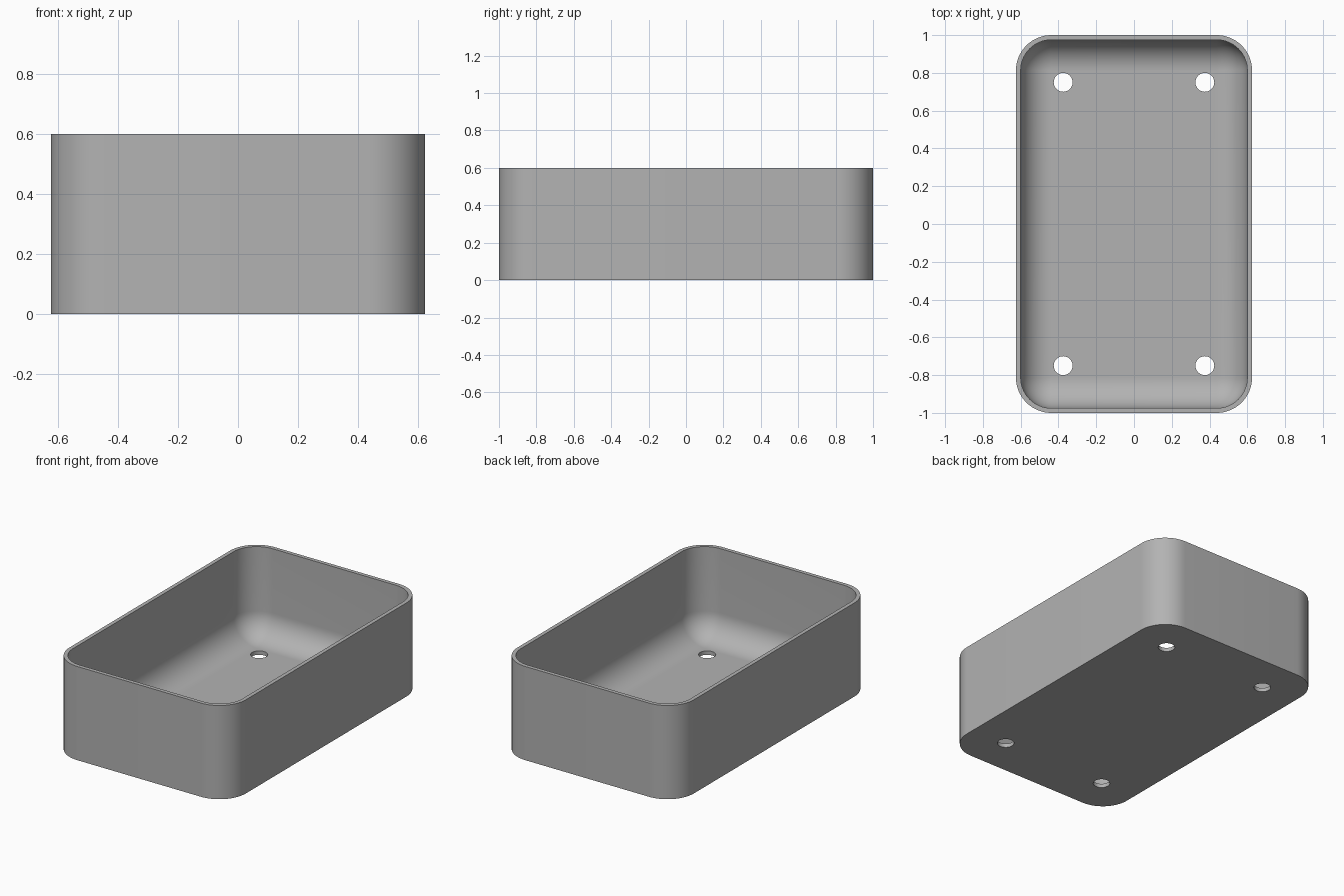
import bpy, bmesh, math

cube = bpy.data.objects.get("Cube")
if cube:
    bpy.data.objects.remove(cube, do_unlink=True)

HX, HY, H = 0.625, 1.0, 0.6      # half width, half depth, height
R, WALL, FLOOR = 0.1875, 0.025, 0.025
FILLET = R - WALL                # inner floor fillet
SEG = 16

grey = bpy.data.materials.new("plain_grey")
grey.use_nodes = True
grey.diffuse_color = (0.45, 0.45, 0.45, 1)
grey.node_tree.nodes["Principled BSDF"].inputs["Base Color"].default_value = grey.diffuse_color


def ring(bm, inset, z):
    """Rounded rectangle of vertices, inset from the outer outline."""
    r = max(R - inset, 0.0005)
    verts = []
    for k, (sx, sy) in enumerate([(1, 1), (-1, 1), (-1, -1), (1, -1)]):
        for i in range(SEG + 1):
            a = math.pi / 2 * (k + i / SEG)
            verts.append(bm.verts.new((sx * (HX - R) + r * math.cos(a),
                                       sy * (HY - R) + r * math.sin(a), z)))
    return verts


# Tray shell: outer wall, rim, inner wall and filleted floor
bm = bmesh.new()
profile = [(0, 0), (0, H), (WALL, H)]
for i in range(SEG + 1):
    a = math.pi / 2 * i / SEG
    profile.append((WALL + FILLET * (1 - math.cos(a)),
                    FLOOR + FILLET * (1 - math.sin(a))))
rings = [ring(bm, *p) for p in profile]
for lo, hi in zip(rings, rings[1:]):
    for i in range(len(lo)):
        j = (i + 1) % len(lo)
        bm.faces.new((lo[i], lo[j], hi[j], hi[i]))
bm.faces.new(rings[0][::-1])
bm.faces.new(rings[-1])
bmesh.ops.recalc_face_normals(bm, faces=bm.faces)
mesh = bpy.data.meshes.new("tray")
bm.to_mesh(mesh)
bm.free()
mesh.materials.append(grey)
tray = bpy.data.objects.new("tray", mesh)
bpy.context.collection.objects.link(tray)

# Drain holes, one near each corner
bm = bmesh.new()
for x in (-0.375, 0.375):
    for y in (-0.75, 0.75):
        made = bmesh.ops.create_cone(bm, cap_ends=True, segments=32,
                                     radius1=0.05, radius2=0.05, depth=0.2)
        bmesh.ops.translate(bm, verts=made["verts"], vec=(x, y, 0))
cut_mesh = bpy.data.meshes.new("drain_cutter")
bm.to_mesh(cut_mesh)
bm.free()
cut_mesh.materials.append(grey)
cutter = bpy.data.objects.new("drain_cutter", cut_mesh)
bpy.context.collection.objects.link(cutter)

mod = tray.modifiers.new("drain_holes", "BOOLEAN")
mod.object = cutter
mod.solver = "EXACT"
bpy.context.view_layer.objects.active = tray
tray.select_set(True)
bpy.ops.object.modifier_apply(modifier=mod.name)
bpy.data.objects.remove(cutter, do_unlink=True)
bpy.ops.object.shade_smooth_by_angle(angle=math.radians(35))
